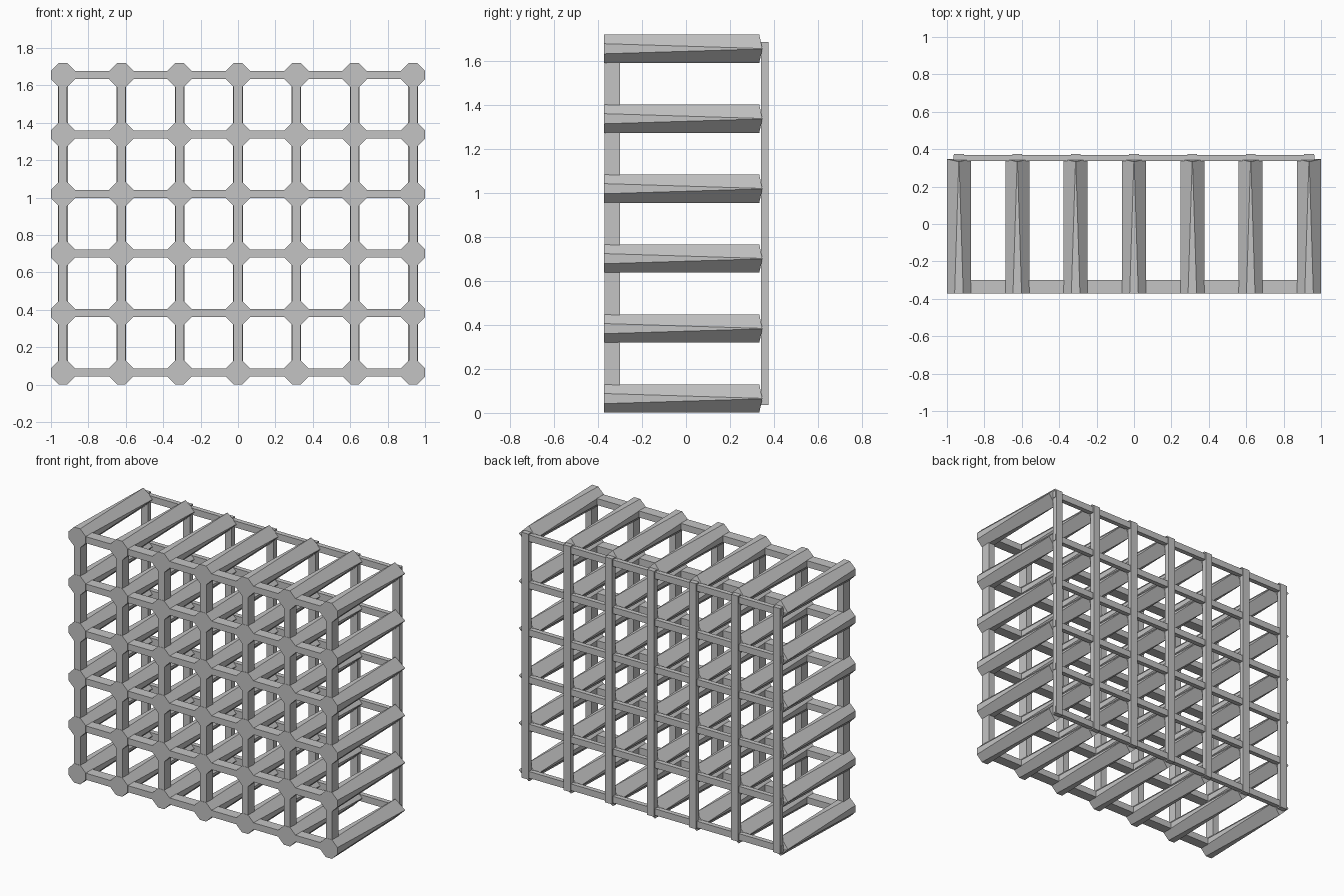
import bpy, bmesh

if "Cube" in bpy.data.objects:
    bpy.data.objects.remove(bpy.data.objects["Cube"])

XS = [-0.936 + 0.312 * i for i in range(7)]   # column centres
ZS = [0.065 + 0.318 * j for j in range(6)]    # row centres
R = 0.064                                     # rail half diagonal

mat = bpy.data.materials.new("rack grey")
mat.diffuse_color = (0.55, 0.55, 0.55, 1)
mat.use_nodes = True
mat.node_tree.nodes["Principled BSDF"].inputs["Base Color"].default_value = mat.diffuse_color


def make_object(name, bm):
    bmesh.ops.recalc_face_normals(bm, faces=bm.faces)
    mesh = bpy.data.meshes.new(name)
    bm.to_mesh(mesh)
    bm.free()
    mesh.materials.append(mat)
    obj = bpy.data.objects.new(name, mesh)
    bpy.context.collection.objects.link(obj)


def add_box(bm, x0, x1, y0, y1, z0, z1):
    vs = bmesh.ops.create_cube(bm, size=1)["verts"]
    for v in vs:
        v.co.x = x1 if v.co.x > 0 else x0
        v.co.y = y1 if v.co.y > 0 else y0
        v.co.z = z1 if v.co.z > 0 else z0


def diamond(t):
    # square standing on its corner, with the corners cut by half width t
    return [(R, -t), (R, t), (t, R), (-t, R), (-R, t), (-R, -t), (-t, -R), (t, -R)]


def add_rail(bm, cx, cz):
    # blunt corners at the front taper to sharp corners at the back
    front = [bm.verts.new((cx + x, -0.372, cz + z)) for x, z in diamond(0.023)]
    back = [bm.verts.new((cx + x, 0.347 if abs(x) > abs(z) else 0.333, cz + z))
            for x, z in diamond(0.001)]
    for i in range(8):
        k = (i + 1) % 8
        bm.faces.new((front[i], front[k], back[k], back[i]))
    bm.faces.new(front)
    # back end cap, slightly hollowed towards the top and bottom corners
    mid = bm.verts.new((cx, 0.347, cz))
    for i in range(8):
        bm.faces.new((back[i], back[(i + 1) % 8], mid))


# bottle rails running front to back
bm = bmesh.new()
for x in XS:
    for z in ZS:
        add_rail(bm, x, z)
make_object("bottle_rails", bm)

# front uprights and crossbars
bm = bmesh.new()
for x in XS:
    add_box(bm, x - 0.023, x + 0.023, -0.370, -0.301, ZS[0] - 0.06, ZS[-1] + 0.06)
make_object("front_uprights", bm)
bm = bmesh.new()
for z in ZS:
    add_box(bm, XS[0] - 0.06, XS[-1] + 0.06, -0.371, -0.300, z - 0.022, z + 0.022)
make_object("front_crossbars", bm)

# thinner back uprights and crossbars
bm = bmesh.new()
for x in XS:
    add_box(bm, x - 0.026, x + 0.026, 0.342, 0.375, ZS[0] - 0.03, ZS[-1] + 0.03)
make_object("back_uprights", bm)
bm = bmesh.new()
for z in ZS:
    add_box(bm, XS[0] - 0.03, XS[-1] + 0.03, 0.336, 0.368, z - 0.022, z + 0.022)
make_object("back_crossbars", bm)
